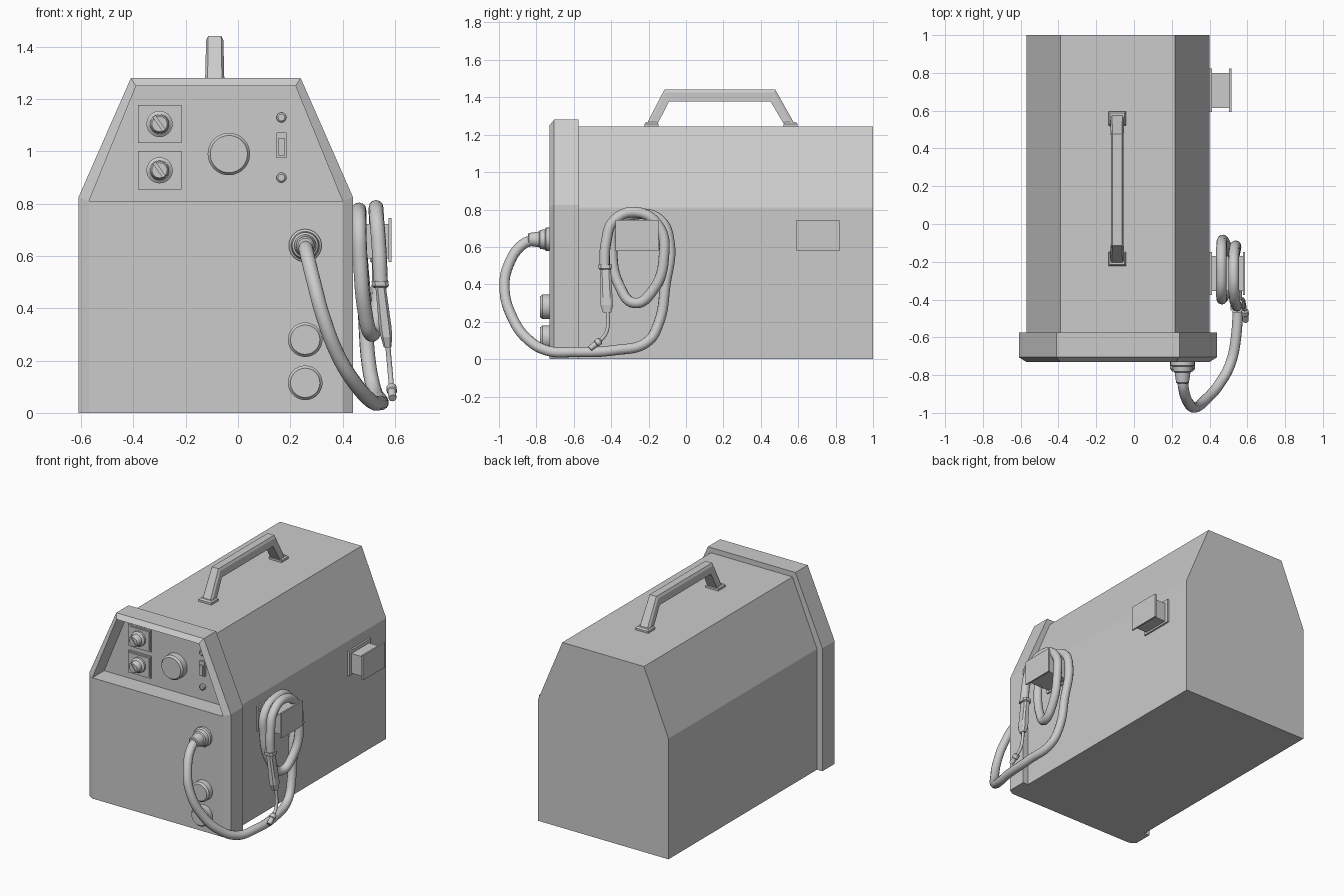
import bpy, bmesh, math
from mathutils import Vector

if "Cube" in bpy.data.objects:
    bpy.data.objects.remove(bpy.data.objects["Cube"])

CX = -0.085  # centre line of the cabinet


def make(name, verts, faces, smooth=False):
    me = bpy.data.meshes.new(name)
    bm = bmesh.new()
    vs = [bm.verts.new(v) for v in verts]
    for f in faces:
        bm.faces.new([vs[i] for i in f])
    bmesh.ops.recalc_face_normals(bm, faces=bm.faces)
    bm.to_mesh(me)
    bm.free()
    ob = bpy.data.objects.new(name, me)
    bpy.context.collection.objects.link(ob)
    if smooth:
        bpy.ops.object.select_all(action='DESELECT')
        ob.select_set(True)
        bpy.context.view_layer.objects.active = ob
        bpy.ops.object.shade_smooth_by_angle(angle=math.radians(35))
    return ob


def loft(name, rings, smooth=False):
    """Skin equal-sized rings of points and cap both ends."""
    n = len(rings[0])
    verts = [p for r in rings for p in r]
    faces = [(k * n + i, k * n + (i + 1) % n, (k + 1) * n + (i + 1) % n, (k + 1) * n + i)
             for k in range(len(rings) - 1) for i in range(n)]
    faces += [tuple(range(n)), tuple(range((len(rings) - 1) * n, len(rings) * n))]
    return make(name, verts, faces, smooth)


def box(name, x0, x1, y0, y1, z0, z1):
    return loft(name, [[(x0, y0, z), (x1, y0, z), (x1, y1, z), (x0, y1, z)] for z in (z0, z1)])


def lathe(name, origin, axis, profile, n=32):
    """Round part along an axis; profile holds (distance, radius)."""
    o, q = Vector(origin), Vector(axis).to_track_quat('Z', 'Y')
    rings = [[o + q @ Vector((r * math.cos(2 * math.pi * i / n), r * math.sin(2 * math.pi * i / n), d))
              for i in range(n)] for d, r in profile]
    return loft(name, rings, True)


def tube(name, pts, radius, res=8):
    cu = bpy.data.curves.new(name, 'CURVE')
    cu.dimensions = '3D'
    cu.bevel_depth, cu.bevel_resolution = radius, 4
    cu.resolution_u, cu.use_fill_caps = res, True
    sp = cu.splines.new('BEZIER')
    sp.bezier_points.add(len(pts) - 1)
    for b, p in zip(sp.bezier_points, pts):
        b.co = p
        b.handle_left_type = b.handle_right_type = 'AUTO'
    ob = bpy.data.objects.new(name, cu)
    bpy.context.collection.objects.link(ob)
    bpy.ops.object.select_all(action='DESELECT')
    ob.select_set(True)
    bpy.context.view_layer.objects.active = ob
    bpy.ops.object.convert(target='MESH')
    bpy.ops.object.shade_smooth_by_angle(angle=math.radians(40))


def house(y, wb, wt, shoulder, top):
    half = [(wb, 0), (wb, shoulder), (wt, top)]
    return [(CX + x, y, z) for x, z in half] + [(CX - x, y, z) for x, z in reversed(half)]


# Cabinet body
loft("cabinet", [house(y, 0.485, 0.303, 0.81, 1.245) for y in (-0.575, 1.0)])

# Front bezel with chamfered rim and recessed control panel
PANEL = -0.605
outer, inner = (0.525, 0.325, 0.825, 1.28), (0.485, 0.305, 0.81, 1.25)
verts = house(-0.575, *outer) + house(-0.705, *outer) + house(-0.73, *inner)
verts += house(PANEL, *inner)[1:5]
faces = [(k + i, k + (i + 1) % 6, k + 6 + (i + 1) % 6, k + 6 + i) for k in (0, 6) for i in range(6)]
faces += [tuple(range(6)), (12, 13, 16, 17), (18, 19, 20, 21)]
faces += [(13 + i, 13 + (i + 1) % 4, 18 + (i + 1) % 4, 18 + i) for i in range(4)]
make("front_bezel", verts, faces)

# Control knobs on framed square plates
FWD = (0, -1, 0)
for k, z in enumerate((1.105, 0.928)):
    x, s = -0.3, 0.083
    box(f"knob_plate_{k}", x - s, x + s, PANEL - 0.012, PANEL, z - 0.073, z + 0.073)
    box(f"knob_inset_{k}", x - s + 0.009, x + s - 0.009, PANEL - 0.017, PANEL, z - 0.064, z + 0.064)
    lathe(f"knob_{k}", (x, PANEL, z), FWD,
          [(0, 0.05), (0.03, 0.05), (0.035, 0.042), (0.04, 0.037), (0.072, 0.034), (0.078, 0.029)])
    p = box(f"knob_pointer_{k}", -0.007, 0.007, -0.084, -0.04, -0.03, 0.036)
    p.location = (x, PANEL, z)
    p.rotation_euler.y = math.radians(-35)

# Main dial, buttons and rocker switch
lathe("main_dial", (-0.035, PANEL, 0.99), FWD, [(0, 0.081), (0.042, 0.081), (0.05, 0.073), (0.055, 0.071)], 40)
for k, z in enumerate((1.13, 0.9)):
    lathe(f"button_{k}", (0.166, PANEL, z), FWD, [(0, 0.019), (0.014, 0.019), (0.019, 0.013)], 20)
box("switch_frame", 0.147, 0.185, PANEL - 0.012, PANEL, 0.975, 1.073)
box("switch_rocker", 0.153, 0.179, PANEL - 0.028, PANEL, 0.985, 1.05)

# Sockets on the lower front
for k, z in enumerate((0.28, 0.115)):
    lathe(f"socket_{k}", (0.257, -0.73, z), FWD, [(0, 0.066), (0.038, 0.066), (0.045, 0.058), (0.05, 0.056)], 40)

# Cable connector
lathe("cable_connector", (0.257, -0.73, 0.64), FWD,
      [(0, 0.063), (0.018, 0.063), (0.025, 0.054), (0.05, 0.05), (0.055, 0.042), (0.11, 0.034), (0.115, 0.028)])

# Carrying handle: swept bar with two feet
HX = -0.089
path_out = [(-0.208, 1.262), (-0.115, 1.442), (0.477, 1.442), (0.578, 1.262)]
path_in = [(-0.15, 1.262), (-0.09, 1.378), (0.452, 1.378), (0.52, 1.262)]
rings = []
for (yo, zo), (yi, zi), w in zip(path_out, path_in, (0.037, 0.033, 0.033, 0.037)):
    c = 0.25
    yb, zb = yo + (yi - yo) * c, zo + (zi - zo) * c
    rings.append([(HX - w, yi, zi), (HX - w, yb, zb), (HX - w * 0.75, yo, zo),
                  (HX + w * 0.75, yo, zo), (HX + w, yb, zb), (HX + w, yi, zi)])
loft("handle", rings)
for k, (y0, y1) in enumerate(((-0.222, -0.148), (0.522, 0.596))):
    loft(f"handle_foot_{k}", [[(HX - 0.047 + d, y0 + d, z), (HX + 0.047 - d, y0 + d, z),
                               (HX + 0.047 - d, y1 - d, z), (HX - 0.047 + d, y1 - d, z)]
                              for d, z in ((0, 1.24), (0, 1.258), (0.008, 1.268))])

# Cable hanger brackets on the right side
for k, (y, x1) in enumerate(((-0.262, 0.587), (0.707, 0.515))):
    box(f"hanger_base_{k}", 0.395, 0.412, y - 0.115, y + 0.115, 0.578, 0.745)
    box(f"hanger_neck_{k}", 0.4, x1 - 0.005, y - 0.093, y + 0.093, 0.59, 0.722)
    box(f"hanger_flange_{k}", x1 - 0.011, x1, y - 0.115, y + 0.115, 0.578, 0.745)

# Torch cable: down to the floor, back, then two turns around the hanger
tube("torch_cable", [
    (0.257, -0.8, 0.64), (0.262, -0.87, 0.615), (0.29, -0.95, 0.5), (0.325, -0.97, 0.37),
    (0.385, -0.925, 0.215), (0.45, -0.85, 0.11), (0.51, -0.74, 0.045), (0.54, -0.6, 0.038),
    (0.545, -0.38, 0.048), (0.52, -0.21, 0.09), (0.5, -0.147, 0.19), (0.485, -0.11, 0.4),
    (0.467, -0.088, 0.62), (0.463, -0.14, 0.745), (0.463, -0.26, 0.775), (0.463, -0.375, 0.72),
    (0.468, -0.395, 0.58), (0.485, -0.355, 0.39), (0.51, -0.275, 0.3), (0.53, -0.175, 0.37),
    (0.54, -0.118, 0.55), (0.53, -0.145, 0.71), (0.528, -0.265, 0.785), (0.531, -0.385, 0.74),
    (0.54, -0.428, 0.62), (0.546, -0.436, 0.48)], 0.028)

# Torch grip, collar, swan neck and nozzle
sections = [(0.505, 0.543, 0.032, 0.036), (0.485, 0.545, 0.032, 0.036), (0.48, 0.546, 0.02, 0.03),
            (0.33, 0.563, 0.024, 0.032), (0.29, 0.568, 0.022, 0.034), (0.25, 0.572, 0.014, 0.022)]
grip = []
for z, x, hx, hy in sections:
    y = -0.432 + (0.5 - z) * 0.04
    grip.append([(x + sx * hx * a, y + sy * hy * b, z) for sx, sy, a, b in
                 ((-1, -1, 1, .6), (-1, -1, .6, 1), (1, -1, .6, 1), (1, -1, 1, .6),
                  (1, 1, 1, .6), (1, 1, .6, 1), (-1, 1, .6, 1), (-1, 1, 1, .6))])
loft("torch_grip", grip)
tube("torch_neck", [(0.572, -0.42, 0.27), (0.58, -0.418, 0.18), (0.584, -0.43, 0.135), (0.588, -0.468, 0.09)], 0.01, 6)
lathe("torch_nozzle", (0.587, -0.455, 0.102), (0.05, -0.78, -0.6),
      [(0, 0.012), (0.006, 0.019), (0.03, 0.02), (0.034, 0.016), (0.075, 0.015)], 20)
